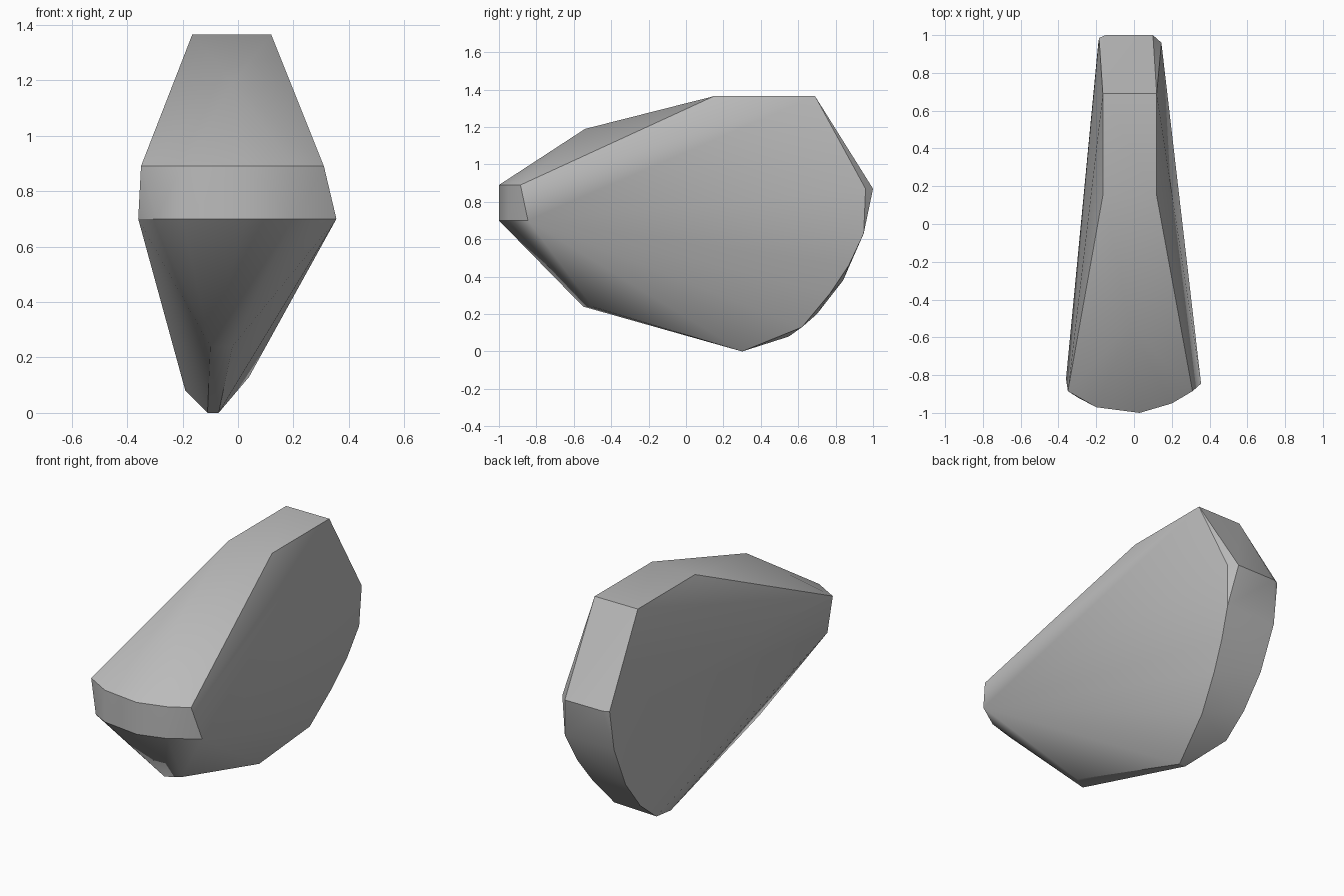
import bpy, bmesh, math

cube = bpy.data.objects.get("Cube")
if cube:
    bpy.data.objects.remove(cube, do_unlink=True)

stone = bpy.data.materials.new("stone_grey")
stone.use_nodes = True
grey = (0.5, 0.5, 0.5, 1)
stone.diffuse_color = grey
stone.node_tree.nodes["Principled BSDF"].inputs["Base Color"].default_value = grey

corners = []

# Flat top and the raised point on the front slope
for x in (-0.165, 0.12):
    for y in (0.15, 0.69):
        corners.append((x, y, 1.365))
corners.append((-0.02, -0.54, 1.19))

# Curved front band: upper and lower rim
arc = [(-0.2, -0.97), (0.03, -1.0), (0.2, -0.95)]
for z in (0.7, 0.89):
    corners += [(x, y, z) for x, y in arc]
corners += [(-0.35, -0.885, 0.89), (0.31, -0.885, 0.89),
            (-0.36, -0.82, 0.7), (-0.295, -0.92, 0.7), (0.355, -0.845, 0.7)]

# Lower front edge and the bottom ridge
corners += [(-0.1, -0.55, 0.24), (-0.02, -0.5, 0.24),
            (-0.11, 0.3, 0.0), (-0.07, 0.3, 0.0)]

# Rounded back: right rim, then the chamfered left rim
corners += [(-0.185, 0.985, 0.87), (-0.15, 1.0, 0.87), (-0.19, 0.95, 0.63),
            (-0.19, 0.84, 0.38), (-0.19, 0.7, 0.2), (-0.19, 0.55, 0.08)]
corners += [(0.1, 1.0, 0.87), (0.145, 0.96, 0.87), (0.135, 0.95, 0.63),
            (0.11, 0.87, 0.46), (0.08, 0.77, 0.31), (0.04, 0.62, 0.13)]

# Wrap the corners in one convex skin
bm = bmesh.new()
for c in corners:
    bm.verts.new(c)
hull = bmesh.ops.convex_hull(bm, input=bm.verts)
loose = {g for g in hull["geom_interior"] + hull["geom_unused"]
         if isinstance(g, bmesh.types.BMVert)}
bmesh.ops.delete(bm, geom=list(loose), context="VERTS")
bmesh.ops.recalc_face_normals(bm, faces=bm.faces)

mesh = bpy.data.meshes.new("rock")
bm.to_mesh(mesh)
bm.free()
mesh.materials.append(stone)
rock = bpy.data.objects.new("rock", mesh)
bpy.context.collection.objects.link(rock)

# Smooth the faces but keep the main creases
bpy.ops.object.select_all(action="DESELECT")
rock.select_set(True)
bpy.context.view_layer.objects.active = rock
bpy.ops.object.shade_smooth_by_angle(angle=math.radians(30))
